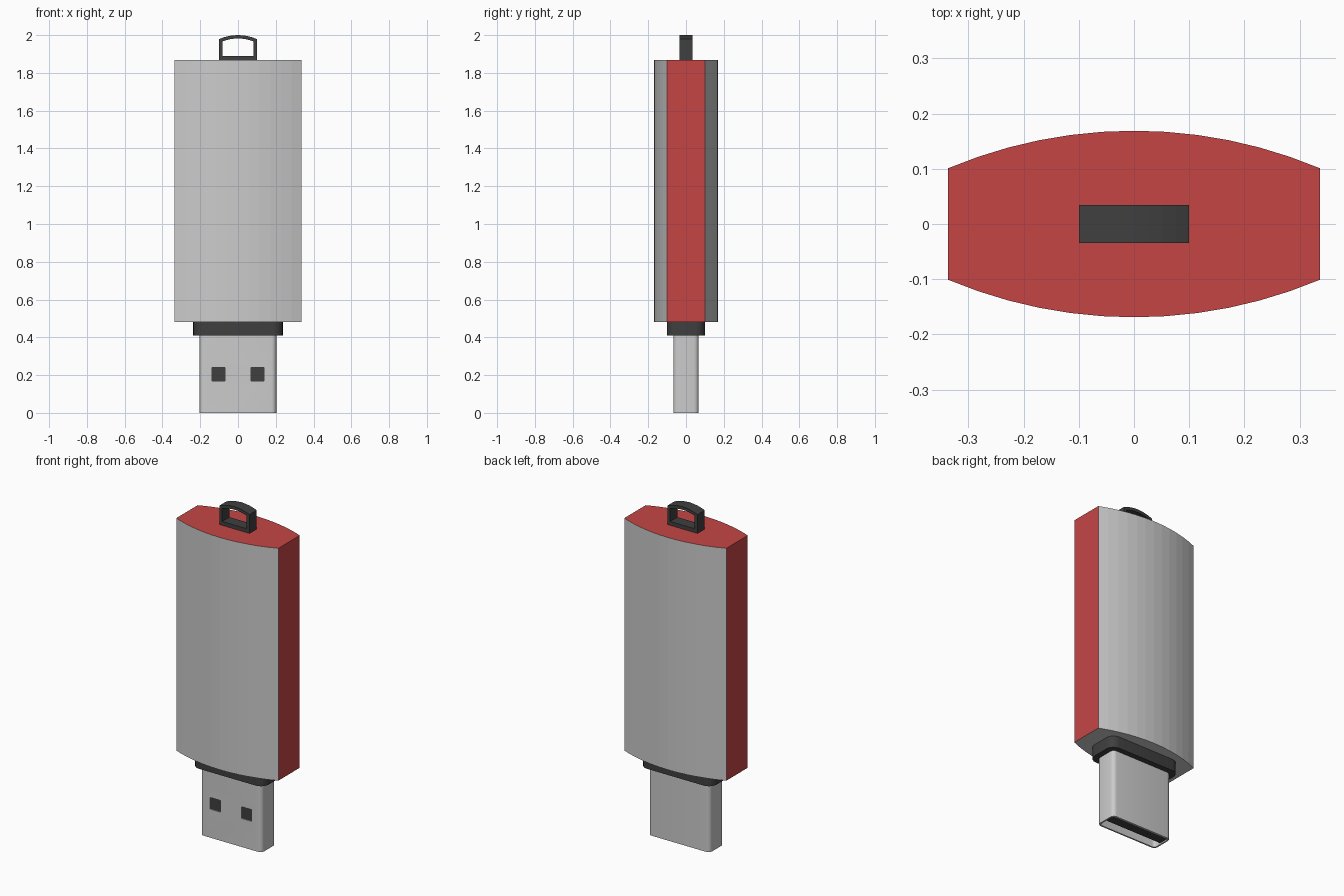
import bpy, bmesh, math

if "Cube" in bpy.data.objects:
    bpy.data.objects.remove(bpy.data.objects["Cube"])


def material(name, color):
    m = bpy.data.materials.new(name)
    m.diffuse_color = color
    m.use_nodes = True
    m.node_tree.nodes["Principled BSDF"].inputs["Base Color"].default_value = m.diffuse_color
    return m


GREY = material("metal_grey", (0.8, 0.8, 0.8, 1))
RED = material("red_plastic", (0.56, 0.06, 0.06, 1))
BLACK = material("black_plastic", (0.05, 0.05, 0.05, 1))


def make_object(name, bm, mats):
    bmesh.ops.recalc_face_normals(bm, faces=bm.faces)
    mesh = bpy.data.meshes.new(name)
    bm.to_mesh(mesh)
    bm.free()
    ob = bpy.data.objects.new(name, mesh)
    bpy.context.collection.objects.link(ob)
    for m in mats:
        mesh.materials.append(m)
    return ob


def prism(outline, z0, z1, bottom=True):
    """Extrude a plan outline from z0 to z1."""
    bm = bmesh.new()
    lo = [bm.verts.new((x, y, z0)) for x, y in outline]
    hi = [bm.verts.new((x, y, z1)) for x, y in outline]
    n = len(outline)
    for i in range(n):
        j = (i + 1) % n
        bm.faces.new((lo[i], lo[j], hi[j], hi[i]))
    bm.faces.new(hi)
    if bottom:
        bm.faces.new(lo[::-1])
    return bm


def rounded_rect(hx, hy, r, seg=5):
    pts = []
    corners = [(1, 1), (-1, 1), (-1, -1), (1, -1)]
    for k, (sx, sy) in enumerate(corners):
        for i in range(seg + 1):
            a = math.pi / 2 * (k + i / seg)
            pts.append((sx * (hx - r) + r * math.cos(a),
                        sy * (hy - r) + r * math.sin(a)))
    return pts


def add_box(bm, x0, x1, y0, y1, z0, z1):
    vs = bmesh.ops.create_cube(bm, size=1)["verts"]
    for v in vs:
        v.co = (x1 if v.co.x > 0 else x0,
                y1 if v.co.y > 0 else y0,
                z1 if v.co.z > 0 else z0)


def arc(half, edge, mid, seg):
    """Points of a shallow arc from +half to -half."""
    rise = mid - edge
    rad = (half * half + rise * rise) / (2 * rise)
    a = math.asin(half / rad)
    return [(rad * math.sin(a * (1 - 2 * i / seg)),
             mid - rad + rad * math.cos(a * (1 - 2 * i / seg)))
            for i in range(seg + 1)]


# Bowed body: grey front, back and underside, red ends and top
back = arc(0.337, 0.101, 0.169, 12)
bm = prism(back + [(-x, -y) for x, y in back], 0.48, 1.867)
bm.normal_update()
for f in bm.faces:
    if f.normal.z > 0.9 or abs(f.normal.x) > 0.9:
        f.material_index = 1
make_object("body", bm, [GREY, RED])

# Collar between body and plug
collar = make_object("collar", prism(rounded_rect(0.237, 0.1, 0.05), 0.41, 0.48), [BLACK])

# Hollow metal plug, open at the bottom
plug = make_object("plug_shell",
                   prism(rounded_rect(0.203, 0.067, 0.025), 0, 0.411, bottom=False), [GREY])
solid = plug.modifiers.new("wall", "SOLIDIFY")
solid.thickness = 0.009
solid.offset = -1

# Two square windows cut through the front wall
bm = bmesh.new()
for cx in (-0.103, 0.103):
    add_box(bm, cx - 0.034, cx + 0.034, -0.1, -0.03, 0.17, 0.24)
cutter = make_object("window_cutter", bm, [])
cutter.hide_render = True
cut = plug.modifiers.new("windows", "BOOLEAN")
cut.operation = "DIFFERENCE"
cut.object = cutter
bpy.context.view_layer.objects.active = plug
plug.select_set(True)
for name in ("wall", "windows"):
    bpy.ops.object.modifier_apply(modifier=name)
bpy.data.objects.remove(cutter)

# Contact tongue filling the rear half of the plug
bm = bmesh.new()
add_box(bm, -0.188, 0.188, -0.005, 0.057, 0.003, 0.405)
make_object("contact_tongue", bm, [BLACK])

# Key-ring loop with an arched top
outer = [(0.1, 1.86)] + arc(0.1, 1.979, 2.0, 8) + [(-0.1, 1.86)]
inner = [(0.081, 1.89)] + arc(0.081, 1.967, 1.982, 8) + [(-0.081, 1.89)]
bm = bmesh.new()
rings = [[bm.verts.new((x, y, z)) for x, z in pts]
         for pts, y in ((outer, -0.034), (outer, 0.034), (inner, 0.034), (inner, -0.034))]
n = len(outer)
for k in range(4):
    a, b = rings[k], rings[(k + 1) % 4]
    for i in range(n):
        j = (i + 1) % n
        bm.faces.new((a[i], a[j], b[j], b[i]))
make_object("key_loop", bm, [BLACK])

# Smooth the rounded corners of plug and collar
collar.select_set(True)
bpy.ops.object.shade_smooth_by_angle(angle=math.radians(30))
